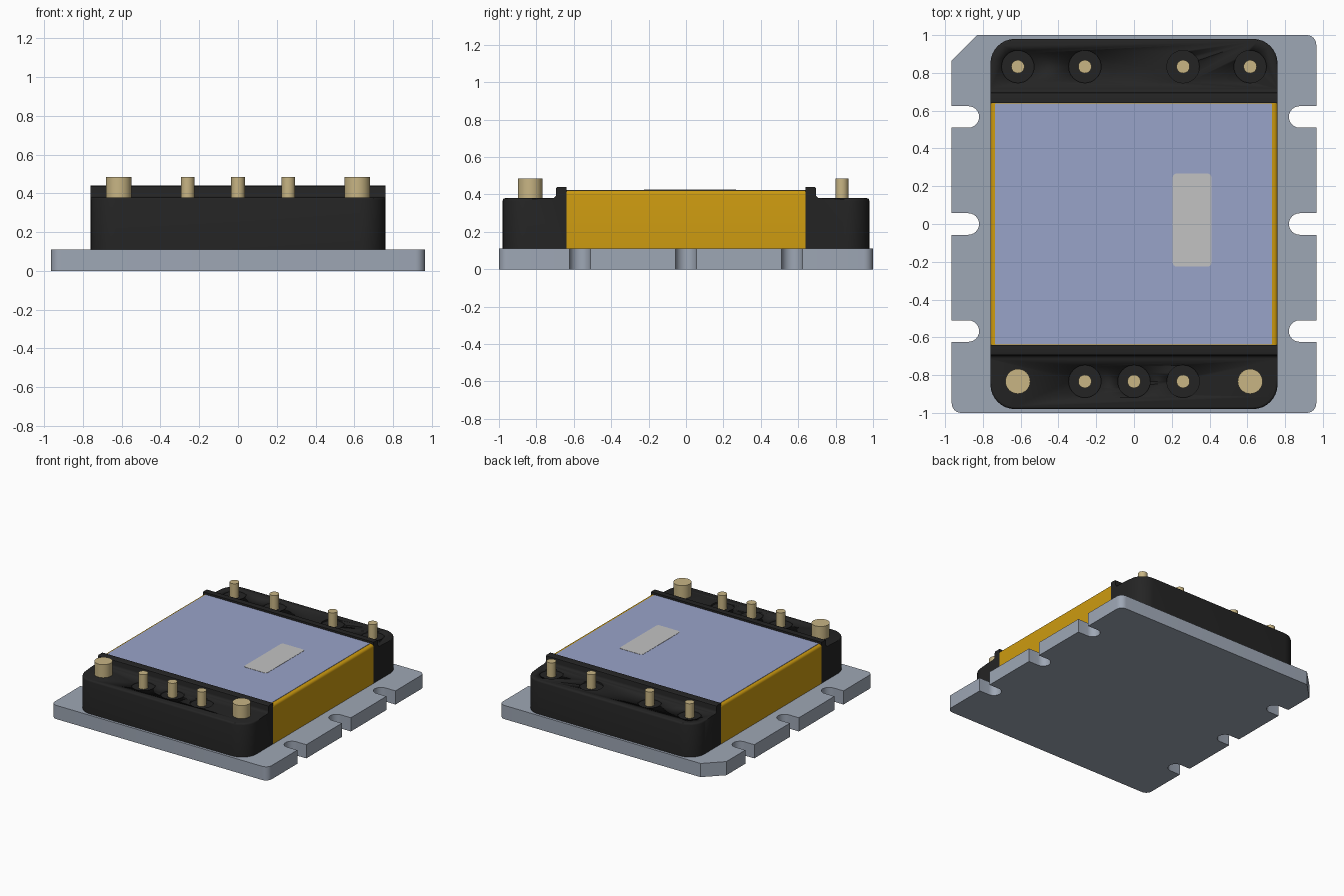
import bpy, bmesh, math
from mathutils import Vector

cube = bpy.data.objects.get("Cube")
if cube:
    bpy.data.objects.remove(cube, do_unlink=True)


def srgb(v):
    v /= 255
    return v / 12.92 if v <= 0.04045 else ((v + 0.055) / 1.055) ** 2.4


def material(name, r, g, b):
    m = bpy.data.materials.new(name)
    col = (srgb(r), srgb(g), srgb(b), 1)
    m.use_nodes = True
    m.diffuse_color = col
    m.node_tree.nodes["Principled BSDF"].inputs["Base Color"].default_value = col
    return m


STEEL = material("blue grey metal", 158, 167, 181)
BLACK = material("black plastic", 36, 36, 36)
OCHRE = material("ochre", 204, 154, 16)
BLUE = material("pale blue", 153, 163, 201)
LABEL = material("light grey", 194, 194, 194)
BRASS = material("pale brass", 200, 181, 132)


def finish(bm, name, mat, angle=30):
    bmesh.ops.recalc_face_normals(bm, faces=bm.faces)
    me = bpy.data.meshes.new(name)
    bm.to_mesh(me)
    bm.free()
    ob = bpy.data.objects.new(name, me)
    bpy.context.collection.objects.link(ob)
    me.materials.append(mat)
    bpy.ops.object.select_all(action='DESELECT')
    ob.select_set(True)
    bpy.context.view_layer.objects.active = ob
    bpy.ops.object.shade_smooth_by_angle(angle=math.radians(angle))
    return ob


def prism(points, offset):
    """Extrude a closed outline along an offset vector."""
    bm = bmesh.new()
    face = bm.faces.new([bm.verts.new(p) for p in points])
    ext = bmesh.ops.extrude_face_region(bm, geom=[face])
    bmesh.ops.translate(bm, vec=offset,
                        verts=[v for v in ext["geom"] if isinstance(v, bmesh.types.BMVert)])
    bmesh.ops.recalc_face_normals(bm, faces=bm.faces)
    return bm


def bevel(bm, test, width, segments):
    edges = [e for e in bm.edges if test(*[v.co for v in e.verts])]
    bmesh.ops.bevel(bm, geom=edges, offset=width, segments=segments,
                    profile=0.5, affect='EDGES', clamp_overlap=True)


def arc(cx, cy, r, a0, a1, n):
    return [(cx + r * math.cos(math.radians(a0 + (a1 - a0) * i / n)),
             cy + r * math.sin(math.radians(a0 + (a1 - a0) * i / n))) for i in range(n + 1)]


def cylinder(name, x, y, r, z0, z1, mat):
    bm = bmesh.new()
    bmesh.ops.create_cone(bm, cap_ends=True, segments=32, radius1=r, radius2=r, depth=z1 - z0)
    bmesh.ops.translate(bm, vec=(x, y, (z0 + z1) / 2), verts=bm.verts)
    return finish(bm, name, mat)


# Base plate: slotted sides, one chamfered corner, three rounded corners
W, H, SLOT, IN = 0.965, 0.11, 0.057, 0.877
outline = arc(W - 0.05, -0.95, 0.05, -90, 0, 6)
for y in (-0.567, 0, 0.567):
    outline += [(W, y - SLOT)] + arc(IN, y, SLOT, 270, 90, 12) + [(W, y + SLOT)]
outline += arc(W - 0.05, 0.95, 0.05, 0, 90, 6)
outline += [(-W + 0.135, 1.0), (-W, 0.865)]
for y in (0.567, 0, -0.567):
    outline += [(-W, y + SLOT)] + arc(-IN, y, SLOT, 90, -90, 12) + [(-W, y - SLOT)]
outline += arc(-W + 0.05, -0.95, 0.05, 180, 270, 6)
finish(prism([(x, y, 0) for x, y in outline], Vector((0, 0, H))), "base_plate", STEEL)

# Pins: (x, radius) per end block
S, L = 0.035, 0.066
FRONT = [(-0.615, L), (-0.26, S), (0, S), (0.26, S), (0.615, L)]
BACK = [(-0.615, S), (-0.26, S), (0.26, S), (0.615, S)]
HX, Z0, ZT, ZR = 0.76, 0.11, 0.38, 0.44


def end_block(label, side, pins):
    # Stepped profile with a raised inner lip and a fillet at its foot
    prof = [(0.64, Z0), (0.98, Z0), (0.98, ZT)]
    prof += arc(0.715, ZT + 0.02, 0.02, 270, 180, 4)
    prof += arc(0.685, ZR - 0.01, 0.01, 0, 90, 3)
    prof += [(0.64, ZR)]
    bm = prism([(-HX, side * y, z) for y, z in prof], Vector((2 * HX, 0, 0)))
    out = lambda p: abs(p.y) > 0.979
    bevel(bm, lambda a, b: out(a) and out(b) and abs(a.z - b.z) > 0.1, 0.13, 8)
    # Soften the outer top rim, leaving the edges at the lip crisp
    rim = lambda p: abs(p.z - ZT) < 1e-4 and abs(p.y) > 0.84
    bevel(bm, lambda a, b: rim(a) and rim(b), 0.015, 3)
    block = finish(bm, label + "_block", BLACK)

    # Shallow round recesses around the slim pins
    for i, (x, r) in enumerate(pins):
        y = side * 0.833
        if r == S:
            cutter = cylinder(f"{label}_recess_cutter_{i}", x, y, 0.086, ZT - 0.012, ZT + 0.05, BLACK)
            cutter.hide_render = True
            cutter.hide_set(True)
            mod = block.modifiers.new("recess", 'BOOLEAN')
            mod.operation = 'DIFFERENCE'
            mod.solver = 'EXACT'
            mod.object = cutter
            bpy.context.view_layer.objects.active = block
            bpy.ops.object.modifier_apply(modifier=mod.name)
            bpy.data.objects.remove(cutter, do_unlink=True)
        cylinder(f"{label}_pin_{i + 1}", x, y, r, ZT - 0.03, 0.485, BRASS)


end_block("front", -1, FRONT)
end_block("back", 1, BACK)

# Core with softened long edges
core = [(-HX, Z0), (HX, Z0), (HX, 0.422), (-HX, 0.422)]
bm = prism([(x, -0.64, z) for x, z in core], Vector((0, 1.28, 0)))
bevel(bm, lambda a, b: abs(a.y - b.y) > 1 and a.z > 0.4, 0.02, 4)
finish(bm, "core", OCHRE)


def plate(name, x0, x1, y0, y1, r, z0, z1, mat):
    pts = (arc(x1 - r, y0 + r, r, -90, 0, 4) + arc(x1 - r, y1 - r, r, 0, 90, 4)
           + arc(x0 + r, y1 - r, r, 90, 180, 4) + arc(x0 + r, y0 + r, r, 180, 270, 4))
    return finish(prism([(x, y, z0) for x, y in pts], Vector((0, 0, z1 - z0))), name, mat)


# Cover sheet and its inlaid label
plate("cover_sheet", -0.735, 0.73, -0.639, 0.639, 0.005, 0.419, 0.425, BLUE)
plate("label_patch", 0.205, 0.41, -0.225, 0.267, 0.02, 0.422, 0.427, LABEL)
